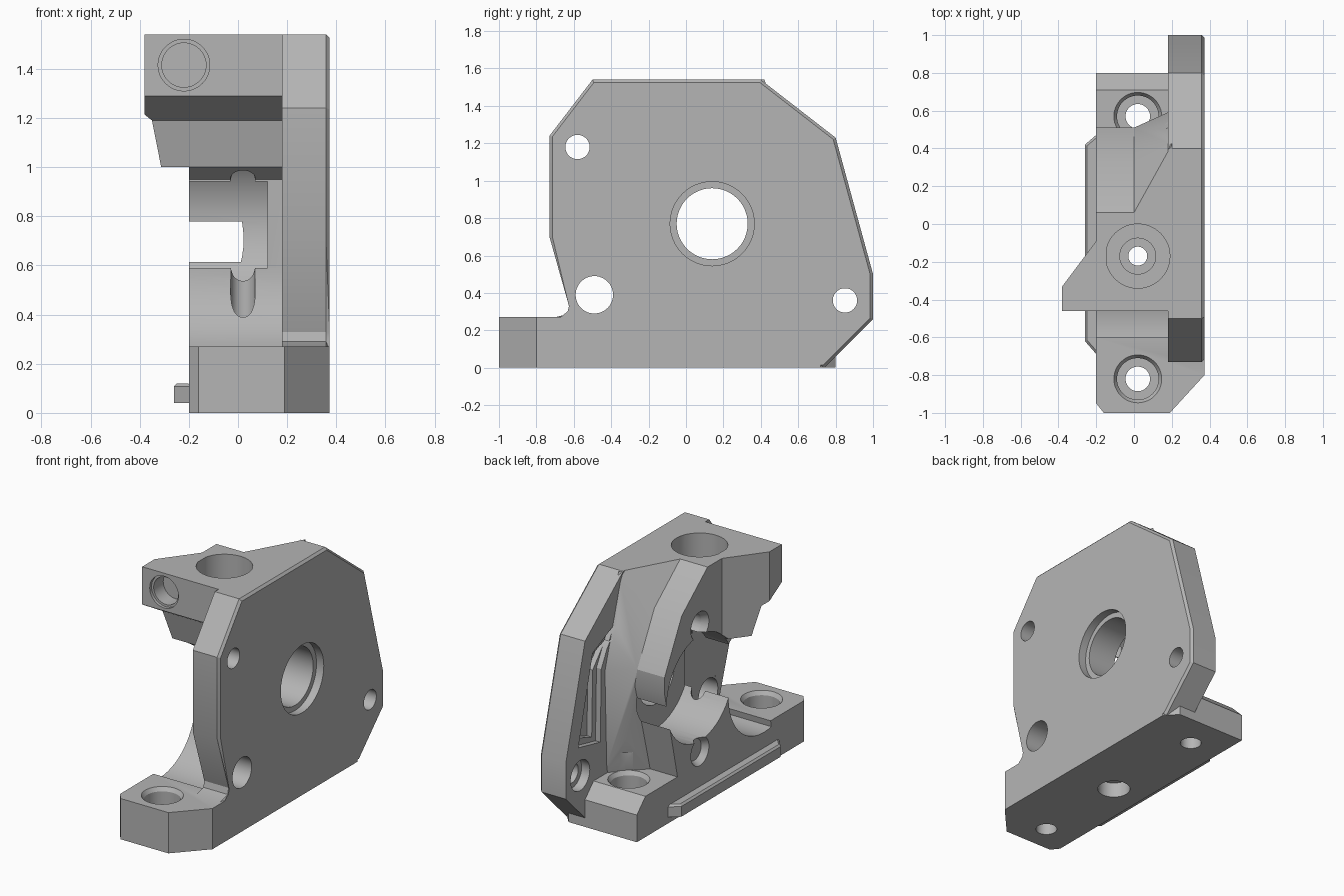
import bpy, bmesh, math
from mathutils import Vector, Matrix

if "Cube" in bpy.data.objects:
    bpy.data.objects.remove(bpy.data.objects["Cube"])

gray = bpy.data.materials.new("plain gray")
gray.use_nodes = True
gray.diffuse_color = (0.46, 0.46, 0.46, 1)
gray.node_tree.nodes["Principled BSDF"].inputs["Base Color"].default_value = gray.diffuse_color


def finish(bm, name):
    bmesh.ops.recalc_face_normals(bm, faces=bm.faces)
    mesh = bpy.data.meshes.new(name)
    bm.to_mesh(mesh)
    bm.free()
    mesh.materials.append(gray)
    ob = bpy.data.objects.new(name, mesh)
    bpy.context.scene.collection.objects.link(ob)
    return ob


def prism(name, pts, lo, hi, axis="x", edge=0):
    """Extrude a profile: (y, z) points along x, or (x, y) points along z."""
    place = (lambda p, t: (t, p[0], p[1])) if axis == "x" else (lambda p, t: (p[0], p[1], t))
    bm = bmesh.new()
    a = [bm.verts.new(place(p, lo)) for p in pts]
    b = [bm.verts.new(place(p, hi)) for p in pts]
    bm.faces.new(a)
    cap = bm.faces.new(b)
    for i in range(len(pts)):
        j = (i + 1) % len(pts)
        bm.faces.new((a[i], a[j], b[j], b[i]))
    if edge:
        bmesh.ops.bevel(bm, geom=list(cap.edges), offset=edge, segments=1, affect="EDGES")
    return finish(bm, name)


def hull(name, pts):
    bm = bmesh.new()
    verts = [bm.verts.new(p) for p in pts]
    bmesh.ops.convex_hull(bm, input=verts)
    return finish(bm, name)


def rod(start, end, r, r2=None):
    """Round cutter between two points, optionally tapered."""
    s, e = Vector(start), Vector(end)
    bm = bmesh.new()
    turn = (e - s).to_track_quat("Z", "Y").to_matrix().to_4x4()
    bmesh.ops.create_cone(bm, cap_ends=True, segments=48, radius1=r,
                          radius2=r if r2 is None else r2, depth=(e - s).length,
                          matrix=Matrix.Translation((s + e) / 2) @ turn)
    return finish(bm, "round_cutter")


def combine(target, other, op):
    mod = target.modifiers.new(op, "BOOLEAN")
    mod.operation, mod.solver, mod.object = op, "EXACT", other
    bpy.context.view_layer.objects.active = target
    bpy.ops.object.modifier_apply(modifier=mod.name)
    bpy.data.objects.remove(other)


def cut(other):
    combine(housing, other, "DIFFERENCE")


# Motor plate, beveled on its outer face
housing = prism("housing", [
    (-.5, 1.54), (.4, 1.54), (.8, 1.23), (1, .5), (1, .26), (.74, 0),
    (-.7, 0), (-.7, .27), (-.62, .29), (-.61, .33), (-.73, .7), (-.73, 1.24)],
    .18, .373, edge=.015)

# Foot, with angled front corners and a sloped rear edge
foot = prism("foot", [(-.2, -.95), (-.16, -1), (.19, -1), (.373, -.8),
                      (.373, .72), (.3, .8), (-.2, .8)], 0, .27, "z")
combine(foot, prism("rear_slope", [(.71, .28), (.9, .28), (.9, .06), (.8, .18), (.71, .27)],
                    -.5, .5), "DIFFERENCE")

# Central body with a scooped front
scoop = [(-.53 + .37 * math.cos(a), .59 + .37 * math.sin(a))
         for a in [math.radians(-6 * i) for i in range(18)]]
body = prism("body", [(.06, 1.54), (.33, 1.32), (.51, .98), (.51, .87), (.37, .25),
                      (.37, .12), (-.6, .12)] + scoop[::-1]
             + [(-.165, .95), (-.24, 1), (-.24, 1.54)], -.2, .2)

# Flared gusset joining the body to the plate
gusset = hull("gusset", [
    (0, .06, 1.54), (.2, .42, 1.54), (.2, 0, 1.54), (0, .33, 1.32), (0, .51, .98),
    (.08, .51, .9), (.08, .51, .5), (.2, .6, .95), (.2, .58, .25), (0, .37, .25),
    (0, 0, .25), (.2, 0, .25)])

# Overhanging top block, undercut at the front
block = prism("top_block", [(-.38, -.46), (-.38, -.33), (-.2, -.09), (-.2, .06),
                            (.2, .06), (.2, -.46)], 1, 1.54, "z")
combine(block, prism("undercut", [(-.7, 1.29), (-.46, 1.29), (-.29, 1.19), (-.24, 1),
                                  (-.24, .9), (-.7, .9)], -.6, .5), "DIFFERENCE")

for part in (foot, body, gusset, block):
    combine(housing, part, "UNION")

# The scoop dips slightly into the foot
cut(prism("scoop_cutter", scoop + [(-.56, .5), (-.3, .6)], -.4, .181))

# Gear pocket and shaft opening
cy, cz = .14, .77
cut(rod((-.6, cy, cz), (.12, cy, cz), .35))
cut(rod((-.3, cy, cz), (.6, cy, cz), .19))
cut(rod((.32, cy, cz), (.6, cy, cz), .225))

# Holes through the plate
for y, z, r in ((-.58, 1.18, .065), (.85, .36, .065), (-.49, .39, .1)):
    cut(rod((.1, y, z), (.6, y, z), r))
cut(rod((.1, .85, .36), (.24, .85, .36), .1))

# Screw holes in the body side, with tapered mouths
for z in (1.18, .35):
    cut(rod((-.4, cy, z), (.1, cy, z), .07))
    cut(rod((-.21, cy, z), (-.16, cy, z), .1, .07))

# Counterbored vertical holes in the foot
for y in (-.82, .57):
    cut(rod((.02, y, -.1), (.02, y, .2), .065))
    cut(rod((.02, y, .13), (.02, y, .4), .11))
    cut(rod((.02, y, .245), (.02, y, .275), .11, .13))

# Feed channel with a stepped, flat-sided top socket
cut(rod((.02, -.17, -.1), (.02, -.17, 1.7), .05))
cut(rod((.02, -.17, -.01), (.02, -.17, .1), .1))
cut(rod((.02, -.17, 1.28), (.02, -.17, 1.5), .095))
socket = rod((.02, -.17, 1.37), (.02, -.17, 1.7), .17)
combine(socket, prism("socket_flat", [(-.5, 1), (.3, 1), (.3, 2), (-.5, 2)], -.5, -.145),
        "DIFFERENCE")
cut(socket)

# Blind spring hole in the block front
cut(rod((-.22, -.6, 1.415), (-.22, -.34, 1.415), .09))
cut(rod((-.22, -.5, 1.415), (-.22, -.44, 1.415), .105))

# Stepped triangular recess on the inner face of the plate
for inset, depth in ((0, .035), (.04, .07)):
    cut(prism("recess", [(.5 + inset * .7, 1.22 - 2 * inset), (.72 - inset, 1.12 - inset),
                         (.87 - inset, .55 + inset), (.64 + inset, .5 + inset),
                         (.63 + inset, .98)], .1, .18 + depth))

# Guide rail along the base side
rail = prism("side_rail", [(-.19, .48), (-.26, .42), (-.26, -.62), (-.19, -.7)],
             .04, .12, "z", edge=.012)

for ob in (housing, rail):
    bpy.ops.object.select_all(action="DESELECT")
    ob.select_set(True)
    bpy.context.view_layer.objects.active = ob
    bpy.ops.object.shade_smooth_by_angle(angle=math.radians(25))
